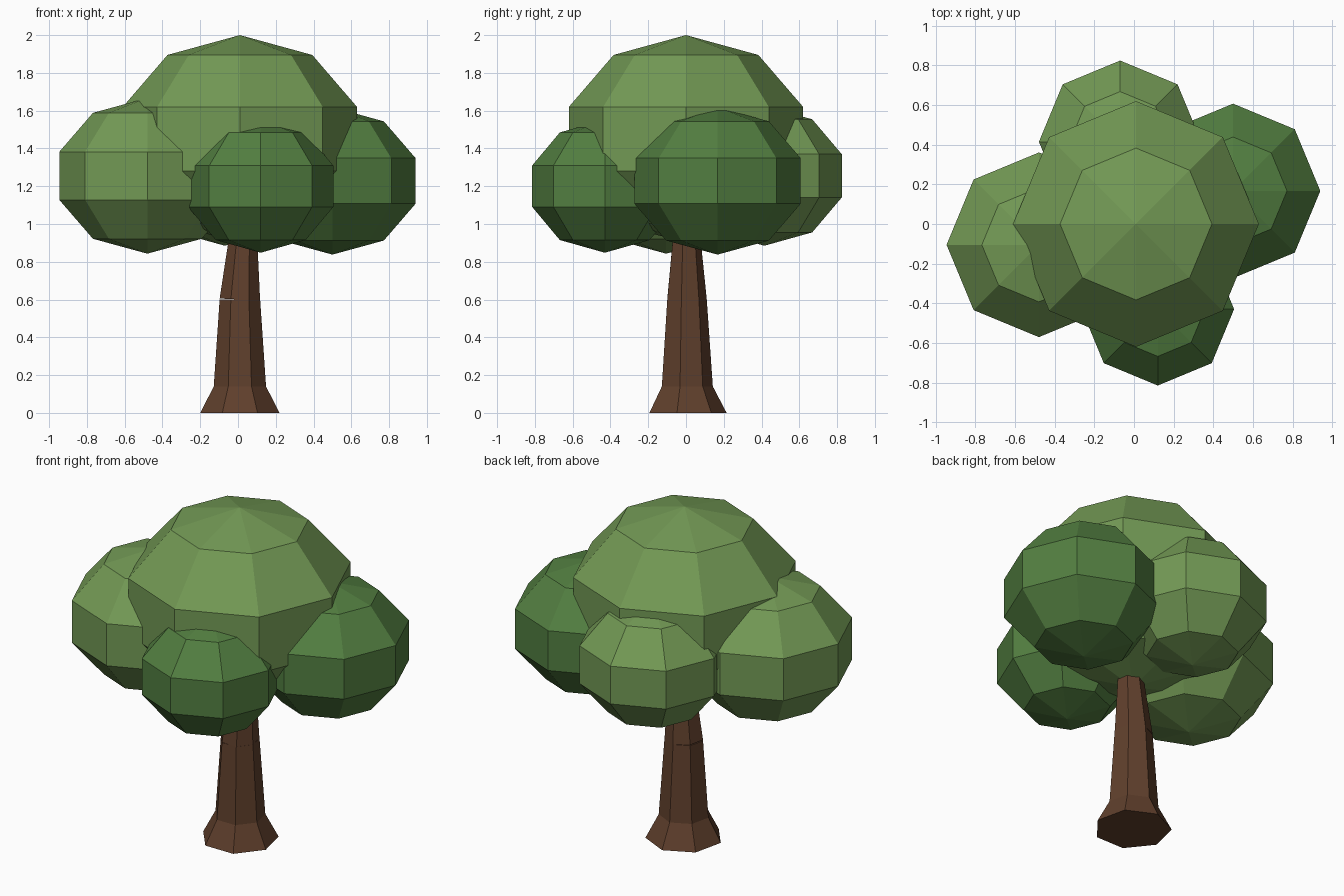
import bpy
from math import radians, sin, cos

if "Cube" in bpy.data.objects:
    bpy.data.objects.remove(bpy.data.objects["Cube"])


def material(name, rgb):
    m = bpy.data.materials.new(name)
    m.diffuse_color = (*rgb, 1)
    m.use_nodes = True
    m.node_tree.nodes["Principled BSDF"].inputs["Base Color"].default_value = m.diffuse_color
    return m


light_leaf = material("light_leaf", (0.17, 0.32, 0.09))
dark_leaf = material("dark_leaf", (0.085, 0.21, 0.052))
bark = material("bark", (0.115, 0.05, 0.025))


def leaf_clump(name, center, radius, half_height, mat):
    bpy.ops.mesh.primitive_uv_sphere_add(segments=8, ring_count=5, radius=1, location=center)
    ob = bpy.context.object
    ob.name = name
    ob.scale = (radius, radius, half_height)
    ob.data.materials.append(mat)


def trunk_piece(name, base, r_bottom, r_top, length, tilt=0):
    # seven-sided taper starting at base, leaning towards +x by tilt
    x, y, z = base
    h = length / 2
    bpy.ops.mesh.primitive_cone_add(vertices=7, radius1=r_bottom, radius2=r_top, depth=length,
                                    location=(x + h * sin(tilt), y, z + h * cos(tilt)),
                                    rotation=(0, tilt, 0))
    ob = bpy.context.object
    ob.name = name
    ob.data.materials.append(bark)


# Trunk: flared foot, lower stem, leaning upper stem
trunk_piece("trunk_flare", (0.01, 0, 0), 0.215, 0.142, 0.14)
trunk_piece("trunk_lower", (0.01, 0, 0.14), 0.142, 0.11, 0.46)
trunk_piece("trunk_upper", (0.01, 0, 0.60), 0.11, 0.064, 0.45, radians(3))

# Crown
leaf_clump("crown_main", (0.01, 0, 1.45), 0.652, 0.55, light_leaf)
leaf_clump("crown_left", (-0.48, -0.105, 1.255), 0.49, 0.412, light_leaf)
leaf_clump("crown_right", (0.50, 0.167, 1.228), 0.463, 0.39, dark_leaf)
leaf_clump("crown_front", (0.12, -0.43, 1.20), 0.405, 0.352, dark_leaf)
leaf_clump("crown_back", (-0.07, 0.415, 1.255), 0.431, 0.37, light_leaf)
